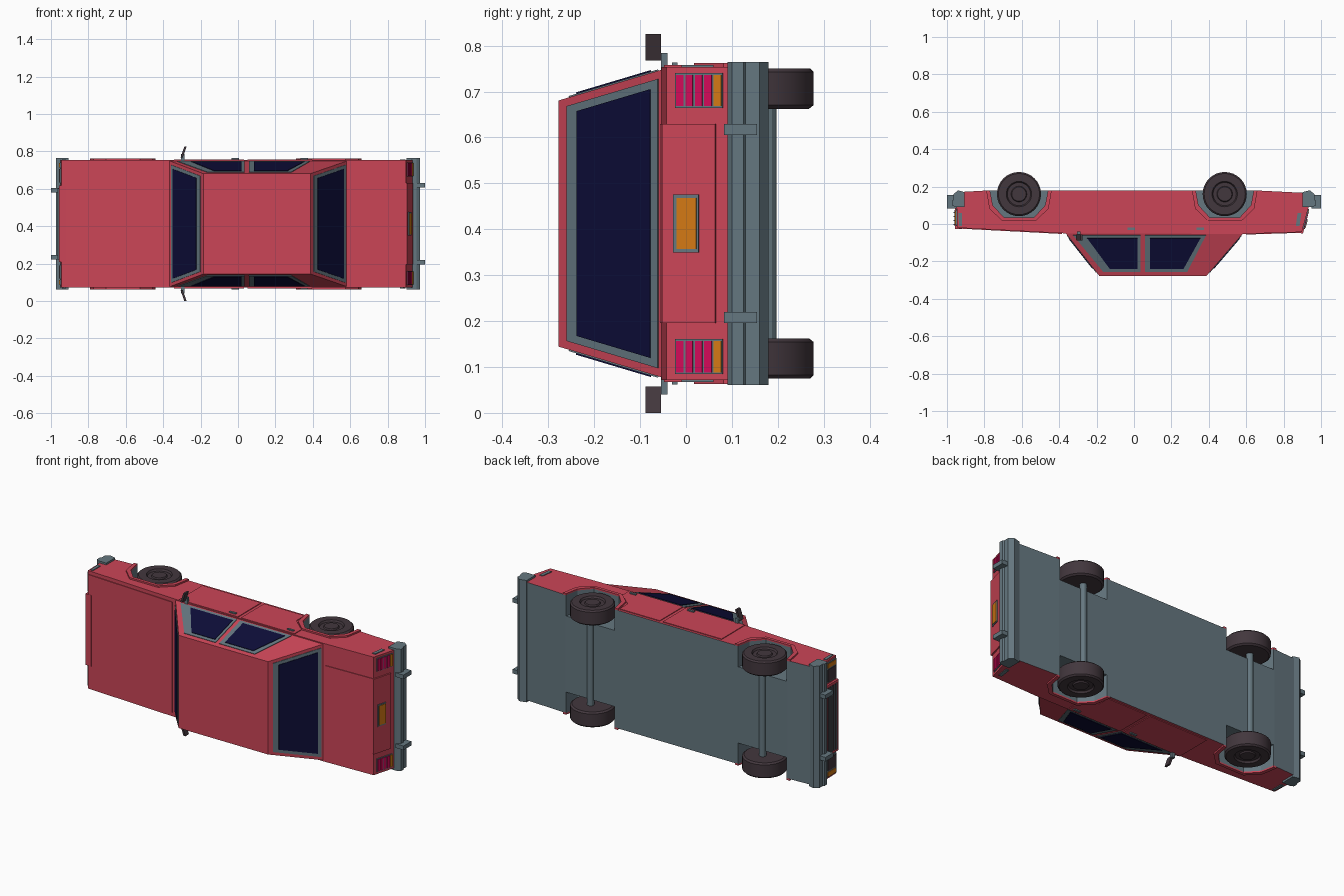
import bpy, bmesh, math
from mathutils import Vector

if "Cube" in bpy.data.objects:
    bpy.data.objects.remove(bpy.data.objects["Cube"])

# The car lies on its side: car height h maps to -y, car width w maps to z.
ZC = 0.4125


def P(x, h, w):
    return Vector((x, -h, ZC + w))


def material(name, rgb):
    m = bpy.data.materials.new(name)
    m.diffuse_color = (*rgb, 1)
    m.use_nodes = True
    m.node_tree.nodes["Principled BSDF"].inputs["Base Color"].default_value = m.diffuse_color
    return m


RED = material("red paint", (0.60, 0.06, 0.095))
GREY = material("blue grey trim", (0.13, 0.185, 0.215))
GLASS = material("dark blue glass", (0.004, 0.004, 0.04))
TYRE = material("dark rubber", (0.055, 0.038, 0.047))
LAMP = material("crimson lamp", (0.65, 0.003, 0.10))
AMBER = material("amber", (0.65, 0.19, 0.007))


def finish(name, bm, mats):
    bmesh.ops.recalc_face_normals(bm, faces=bm.faces)
    me = bpy.data.meshes.new(name)
    bm.to_mesh(me)
    bm.free()
    for m in mats:
        me.materials.append(m)
    ob = bpy.data.objects.new(name, me)
    bpy.context.collection.objects.link(ob)
    return ob


def prism(name, mat, pts, offset):
    """Extrude a polygon of points along an offset vector."""
    bm = bmesh.new()
    a = [bm.verts.new(p) for p in pts]
    b = [bm.verts.new(p + offset) for p in pts]
    n = len(pts)
    bm.faces.new(a)
    bm.faces.new(b[::-1])
    for i in range(n):
        bm.faces.new((a[i], b[i], b[(i + 1) % n], a[(i + 1) % n]))
    return finish(name, bm, [mat])


def across(name, mat, profile, w0, w1):
    """Side profile (x, h) extruded over the car width."""
    return prism(name, mat, [P(x, h, w0) for x, h in profile], Vector((0, 0, w1 - w0)))


def plate(name, mat, pts, lift=0.0, thick=0.005):
    """Thin plate lying on a flat outer surface, facing away from the car's middle."""
    pts = [P(*p) for p in pts]
    n = Vector()
    for p, q in zip(pts, pts[1:] + pts[:1]):
        n += (p - Vector((0, 0, ZC))).cross(q - Vector((0, 0, ZC)))
    n.normalize()
    mid = sum(pts, Vector()) / len(pts) - Vector((0, 0, ZC))
    if n.dot(mid) < 0:
        n = -n
    return prism(name, mat, [p + n * (lift - 0.002) for p in pts], n * (thick + 0.002))


def box(name, mat, x, h, w):
    return across(name, mat, [(x[0], h[0]), (x[1], h[0]), (x[1], h[1]), (x[0], h[1])], *w)


HW = 0.341
WHEELS = {"front": -0.615, "rear": 0.485}
ARCH = [(0.155, -0.18), (0.14, -0.10), (0.08, -0.035), (-0.08, -0.035), (-0.14, -0.10), (-0.155, -0.18)]

# Lower body with wheel arches; underside and arches are grey
prof = [(-0.945, 0.02), (-0.37, 0.05), (0.583, 0.053), (0.897, 0.043), (0.935, -0.095), (0.94, -0.165)]
for cx in (WHEELS["rear"], WHEELS["front"]):
    prof += [(cx + dx, h) for dx, h in ARCH]
prof += [(-0.95, -0.17)]
body = across("body", RED, prof, -HW, HW)
body.data.materials.append(GREY)
for f in body.data.polygons:
    if abs(f.normal.z) < 0.1 and f.center.y > 0 and abs(f.center.x) < 0.9:
        f.material_index = 1

# Floor between the wheel wells
for end, cx in WHEELS.items():
    box(end + "_floor", GREY, (cx - 0.16, cx + 0.16), (-0.18, 0.0), (-0.22, 0.22))

# Cabin
HB, HR, WB, WR = 0.05, 0.278, 0.336, 0.268
bm = bmesh.new()
lo = [bm.verts.new(P(x, HB, w)) for x, w in ((-0.365, -WB), (0.583, -WB), (0.583, WB), (-0.365, WB))]
hi = [bm.verts.new(P(x, HR, w)) for x, w in ((-0.185, -WR), (0.387, -WR), (0.387, WR), (-0.185, WR))]
bm.faces.new(lo)
bm.faces.new(hi)
for i in range(4):
    j = (i + 1) % 4
    bm.faces.new((lo[i], lo[j], hi[j], hi[i]))
finish("cabin", bm, [RED])


def along(h, a, b):
    return a + (b - a) * (h - HB) / (HR - HB)


# Windscreen and rear window, each a grey frame plate under a glass plate
for name, x0, x1 in (("windscreen", -0.365, -0.185), ("rear_window", 0.583, 0.387)):
    for part, mat, h0, h1, edge, lift in (("frame", GREY, 0.06, 0.258, 0.018, 0), ("glass", GLASS, 0.075, 0.235, 0.036, 0.003)):
        pts = []
        for h, s in ((h0, -1), (h0, 1), (h1, 1), (h1, -1)):
            pts.append((along(h, x0, x1), h, s * (along(h, WB, WR) - edge)))
        plate(name + "_" + part, mat, pts, lift, 0.003)

# Side windows, doors, handles, lips, mirrors and wheels on both sides
SIDE_WINDOWS = {
    "front_window_frame": (GREY, 0, [(-0.325, 0.06), (0.035, 0.06), (0.035, 0.255), (-0.165, 0.255)]),
    "front_window_glass": (GLASS, 0.003, [(-0.25, 0.075), (0.02, 0.075), (0.02, 0.238), (-0.13, 0.238)]),
    "rear_window_frame": (GREY, 0, [(0.058, 0.06), (0.385, 0.06), (0.285, 0.255), (0.058, 0.255)]),
    "rear_window_glass": (GLASS, 0.003, [(0.085, 0.075), (0.355, 0.075), (0.265, 0.238), (0.085, 0.238)]),
}
DOORS = {
    "front_door": [(-0.343, -0.165), (0.032, -0.165), (0.032, 0.048), (-0.343, 0.048)],
    "rear_door": [(0.052, -0.165), (0.31, -0.165), (0.31, -0.09), (0.395, -0.015), (0.395, 0.048), (0.052, 0.048)],
}


def wheel(name, cx, s):
    """Lathe a tyre with a recessed hub around the width axis."""
    rings = [(0.0, 0.25), (0.108, 0.25), (0.118, 0.258), (0.118, 0.33), (0.110, 0.338), (0.068, 0.338),
             (0.062, 0.328), (0.042, 0.328), (0.038, 0.335), (0.0, 0.335)]
    bm = bmesh.new()
    vs = [bm.verts.new(P(cx + r, -0.16, s * w)) for r, w in rings]
    es = [bm.edges.new(p) for p in zip(vs, vs[1:])]
    bmesh.ops.spin(bm, geom=vs + es, cent=P(cx, -0.16, 0), axis=(0, 0, 1), angle=2 * math.pi, steps=32)
    bmesh.ops.remove_doubles(bm, verts=bm.verts, dist=0.0003)
    ob = finish(name, bm, [TYRE])
    bpy.ops.object.select_all(action='DESELECT')
    ob.select_set(True)
    bpy.context.view_layer.objects.active = ob
    bpy.ops.object.shade_smooth_by_angle(angle=math.radians(35))


for side, s in (("left", -1), ("right", 1)):
    for name, (mat, lift, pts) in SIDE_WINDOWS.items():
        plate(f"{side}_{name}", mat, [(x, h, s * along(h, WB, WR)) for x, h in pts], lift, 0.003)
    for name, pts in DOORS.items():
        plate(f"{side}_{name}", RED, [(x, h, s * HW) for x, h in pts], 0, 0.004)
    for name, x in (("front", -0.015), ("rear", 0.355)):
        box(f"{side}_{name}_handle", GREY, (x - 0.02, x + 0.02), (0.018, 0.031), (s * HW, s * 0.351))
    for end, cx in WHEELS.items():
        wheel(f"{side}_{end}_wheel", cx, s)
        lip = [(dx * 1.13, h + 0.018 * (h > -0.15)) for dx, h in ARCH]
        plate(f"{side}_{end}_arch_lip", RED, [(cx + dx, h, s * HW) for dx, h in lip + ARCH[::-1]], 0, 0.009)
    # marker lamps on the flanks
    plate(f"{side}_front_marker", GREY, [(-0.94, -0.06, s * HW), (-0.92, -0.06, s * HW), (-0.92, 0.01, s * HW), (-0.935, 0.01, s * HW)], 0, 0.004)
    plate(f"{side}_rear_marker", GREY, [(0.865, 0.01, s * HW), (0.885, 0.01, s * HW), (0.895, -0.06, s * HW), (0.875, -0.06, s * HW)], 0, 0.004)
    # mirror on a short arm
    box(f"{side}_mirror_arm", GREY, (-0.305, -0.285), (0.04, 0.055), (s * 0.33, s * 0.372))
    prism(f"{side}_mirror", TYRE, [P(-0.307, h, s * 0.355) for h in (0.055, 0.088)] + [P(-0.287, h, s * 0.4125) for h in (0.088, 0.055)], Vector((0.012, 0, 0)))

# Axles
for end, cx in WHEELS.items():
    ring = [P(cx + 0.019 * math.cos(t * math.pi / 6), -0.178 + 0.019 * math.sin(t * math.pi / 6), -0.27) for t in range(12)]
    prism(end + "_axle", GREY, ring, Vector((0, 0, 0.54)))

# Bumpers with two guards each
for end, d, xin in (("front", -1, 0.905), ("rear", 1, 0.90)):
    pr = [(xin, -0.09), (0.955, -0.09), (0.972, -0.10), (0.972, -0.125), (0.965, -0.13), (0.965, -0.16), (0.94, -0.18), (xin, -0.17)]
    across(end + "_bumper", GREY, [(d * x, h) for x, h in pr], -0.352, 0.352)
    for s in (-1, 1):
        c = s * (0.205 if d > 0 else 0.18)
        box(f"{end}_bumper_guard_{'left' if s < 0 else 'right'}", GREY, (d * 0.95, d * 1.0), (-0.155, -0.083), (c - 0.012, c + 0.012))


# Rear panel, number plate and tail lamps on the sloping rear face
def rear(name, mat, h0, h1, w0, w1, lift, thick):
    xr = lambda h: 0.897 + (0.043 - h) / 0.138 * 0.038
    plate(name, mat, [(xr(h0), h0, w0), (xr(h0), h0, w1), (xr(h1), h1, w1), (xr(h1), h1, w0)], lift, thick)


rear("boot_rear_panel", RED, -0.065, 0.05, -0.217, 0.217, 0, 0.008)
rear("plate_frame", GREY, -0.03, 0.025, -0.063, 0.063, 0.008, 0.004)
rear("plate_panel", AMBER, -0.026, 0.017, -0.056, 0.056, 0.012, 0.002)
for side, s in (("left", -1), ("right", 1)):
    rear(side + "_tail_lamp_frame", GREY, -0.081, 0.023, s * 0.252, s * 0.328, 0, 0.004)
    for i in range(5):
        h = 0.020 - i * 0.0205
        rear(f"{side}_tail_lamp_{i}", AMBER if i == 4 else LAMP, h - 0.016, h, s * 0.256, s * 0.324, 0.004, 0.003)

# Boot lid and bonnet
plate("boot_lid", RED, [(0.60, 0.0525, -0.217), (0.895, 0.043, -0.217), (0.895, 0.043, 0.217), (0.60, 0.0525, 0.217)], 0, 0.004)
plate("bonnet", RED, [(-0.935, 0.0205, -0.32), (-0.385, 0.0492, -0.32), (-0.385, 0.0492, 0.32), (-0.935, 0.0205, 0.32)], 0, 0.004)

# Front grille surround, grille bars and headlamps
box("grille_surround", RED, (-0.958, -0.92), (-0.085, 0.026), (-0.205, 0.205))
box("grille", TYRE, (-0.961, -0.95), (-0.075, 0.012), (-0.19, 0.19))
for i in range(4):
    h = -0.064 + i * 0.021
    box(f"grille_bar_{i}", GREY, (-0.964, -0.955), (h, h + 0.006), (-0.19, 0.19))
for side, s in (("left", -1), ("right", 1)):
    box(side + "_headlamp_frame", GREY, (-0.953, -0.94), (-0.08, 0.012), (s * 0.215, s * 0.33))
    box(side + "_headlamp", TYRE, (-0.956, -0.95), (-0.07, 0.004), (s * 0.222, s * 0.292))
    box(side + "_indicator", AMBER, (-0.956, -0.95), (-0.07, 0.004), (s * 0.300, s * 0.325))
